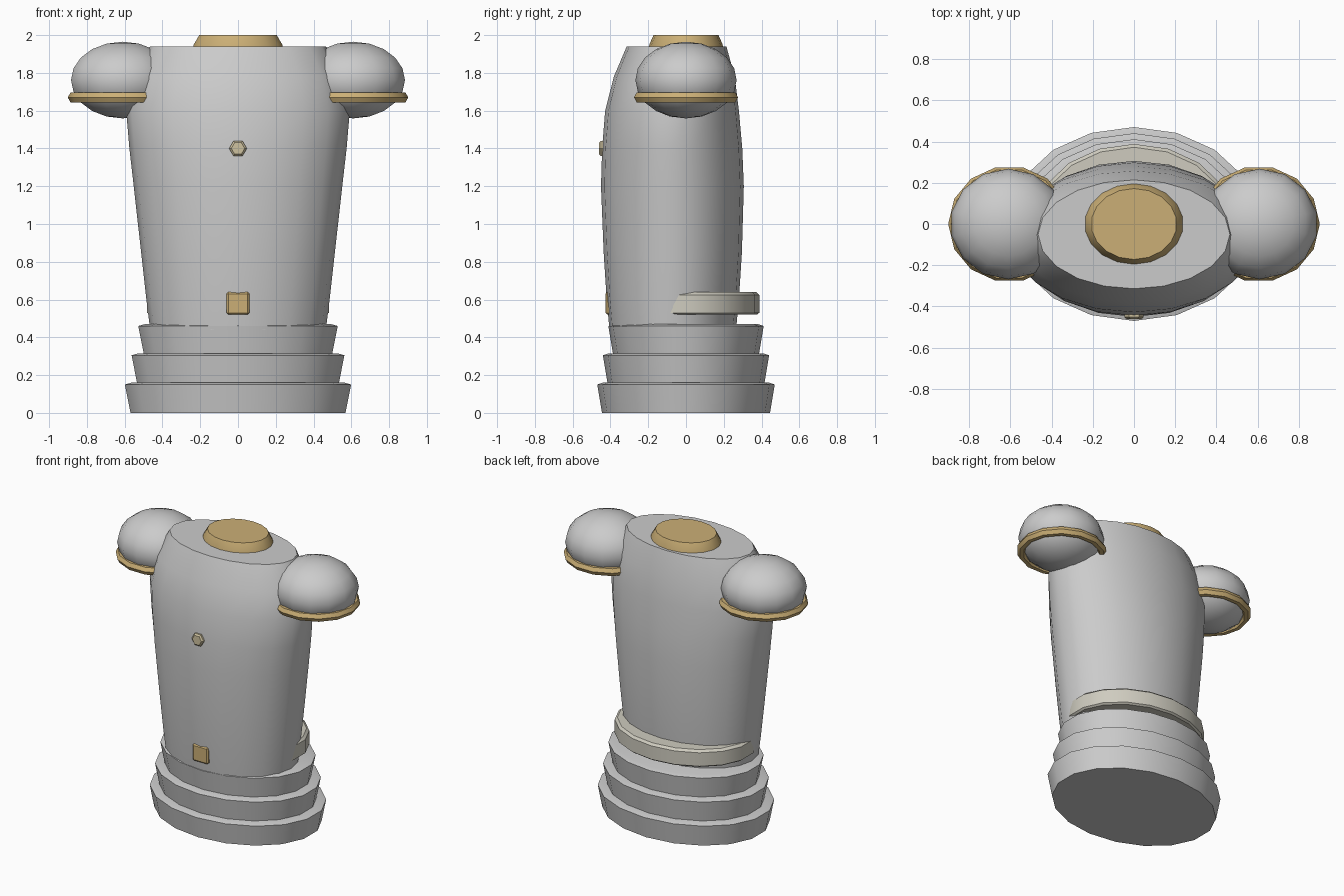
import bpy, bmesh
from math import sin, cos, pi, radians
from mathutils import Matrix

if "Cube" in bpy.data.objects:
    bpy.data.objects.remove(bpy.data.objects["Cube"])


def material(name, rgb):
    m = bpy.data.materials.new(name)
    m.diffuse_color = (*rgb, 1)
    m.use_nodes = True
    m.node_tree.nodes["Principled BSDF"].inputs["Base Color"].default_value = m.diffuse_color
    return m


GOLD = material("gold", (0.60, 0.43, 0.18))
CREAM = material("cream", (0.62, 0.60, 0.52))
PALE = material("pale_gold", (0.62, 0.54, 0.35))


def finish(name, bm, mat=None, angle=35):
    bmesh.ops.recalc_face_normals(bm, faces=bm.faces)
    me = bpy.data.meshes.new(name)
    bm.to_mesh(me)
    bm.free()
    ob = bpy.data.objects.new(name, me)
    bpy.context.collection.objects.link(ob)
    if mat:
        me.materials.append(mat)
    bpy.ops.object.select_all(action='DESELECT')
    ob.select_set(True)
    bpy.context.view_layer.objects.active = ob
    bpy.ops.object.shade_smooth_by_angle(angle=radians(angle))
    return ob


def loft(name, sections, n=18, mat=None, start=pi / 2, cx=0, closed=False):
    """Skin elliptical sections given as (z, centre y, x radius, y radius)."""
    bm = bmesh.new()
    rings = [[bm.verts.new((cx + rx * cos(start + 2 * pi * i / n),
                            cy + ry * sin(start + 2 * pi * i / n), z))
              for i in range(n)] for z, cy, rx, ry in sections]
    pairs = list(zip(rings, rings[1:]))
    if closed:
        pairs.append((rings[-1], rings[0]))
    else:
        bm.faces.new(rings[0])
        bm.faces.new(rings[-1])
    for a, b in pairs:
        for i in range(n):
            j = (i + 1) % n
            bm.faces.new((a[i], a[j], b[j], b[i]))
    return finish(name, bm, mat)


# Torso: barrel leaning slightly to the front
loft("torso", [(0.44, -0.07, 0.465, 0.335), (0.60, -0.07, 0.485, 0.350),
               (0.85, -0.07, 0.513, 0.366), (1.20, -0.072, 0.552, 0.378),
               (1.40, -0.073, 0.575, 0.371), (1.60, -0.074, 0.592, 0.354),
               (1.78, -0.062, 0.555, 0.320), (1.94, -0.05, 0.465, 0.264)], n=20)

# Three flared skirt tiers
for i, (rx, ry) in enumerate([(0.608, 0.470), (0.572, 0.440), (0.536, 0.411)]):
    z = 0.155 * i
    loft(f"skirt_tier_{i + 1}", [(z, 0, rx - 0.03, ry - 0.025),
                                 (z + 0.15, 0, rx, ry),
                                 (z + 0.16, 0, rx - 0.035, ry - 0.03)])

# Belt, showing only around the back and sides
loft("belt", [(0.52, 0, 0.475, 0.375), (0.53, 0, 0.488, 0.388),
              (0.625, 0, 0.488, 0.388), (0.64, 0, 0.470, 0.372)], mat=CREAM)

# Neck ring
loft("neck", [(1.92, 0, 0.243, 0.198), (1.95, 0, 0.238, 0.194),
              (2.0, 0, 0.208, 0.172)], mat=GOLD)

# Shoulder domes with faceted rims
for side, s in (("left", -1), ("right", 1)):
    bm = bmesh.new()
    bmesh.ops.create_uvsphere(bm, u_segments=14, v_segments=10, radius=1)
    bmesh.ops.transform(bm, verts=bm.verts, matrix=Matrix.Translation(
        (s * 0.61, 0, 1.762)) @ Matrix.Diagonal((0.281, 0.268, 0.203, 1)))
    finish(f"{side}_shoulder", bm)
    rim = [(1.67 + 0.03 * sin(a), 0, 0.268 + 0.028 * cos(a), 0.254 + 0.028 * cos(a))
           for a in (k * pi / 3 for k in range(6))]
    loft(f"{side}_shoulder_rim", rim, n=14, mat=GOLD, start=0, cx=s * 0.605, closed=True)

# Square buckle
bm = bmesh.new()
bmesh.ops.create_cube(bm, size=1, matrix=Matrix.Translation((0, -0.4, 0.58))
                      @ Matrix.Diagonal((0.122, 0.054, 0.12, 1)))
bmesh.ops.bevel(bm, geom=bm.edges[:], offset=0.01, segments=1, affect='EDGES')
finish("buckle", bm, GOLD)

# Six-sided chest stud
bm = bmesh.new()
bmesh.ops.create_cone(bm, cap_ends=True, segments=6, radius1=0.047, radius2=0.047, depth=0.05)
top = [f for f in bm.faces if f.normal.z > 0.9]
bmesh.ops.bevel(bm, geom=list(top[0].edges), offset=0.01, segments=1, affect='EDGES')
bmesh.ops.transform(bm, verts=bm.verts, matrix=Matrix.Translation((0, -0.436, 1.4))
                    @ Matrix.Rotation(pi / 2, 4, 'X') @ Matrix.Rotation(pi / 6, 4, 'Z'))
finish("chest_stud", bm, PALE, 20)
